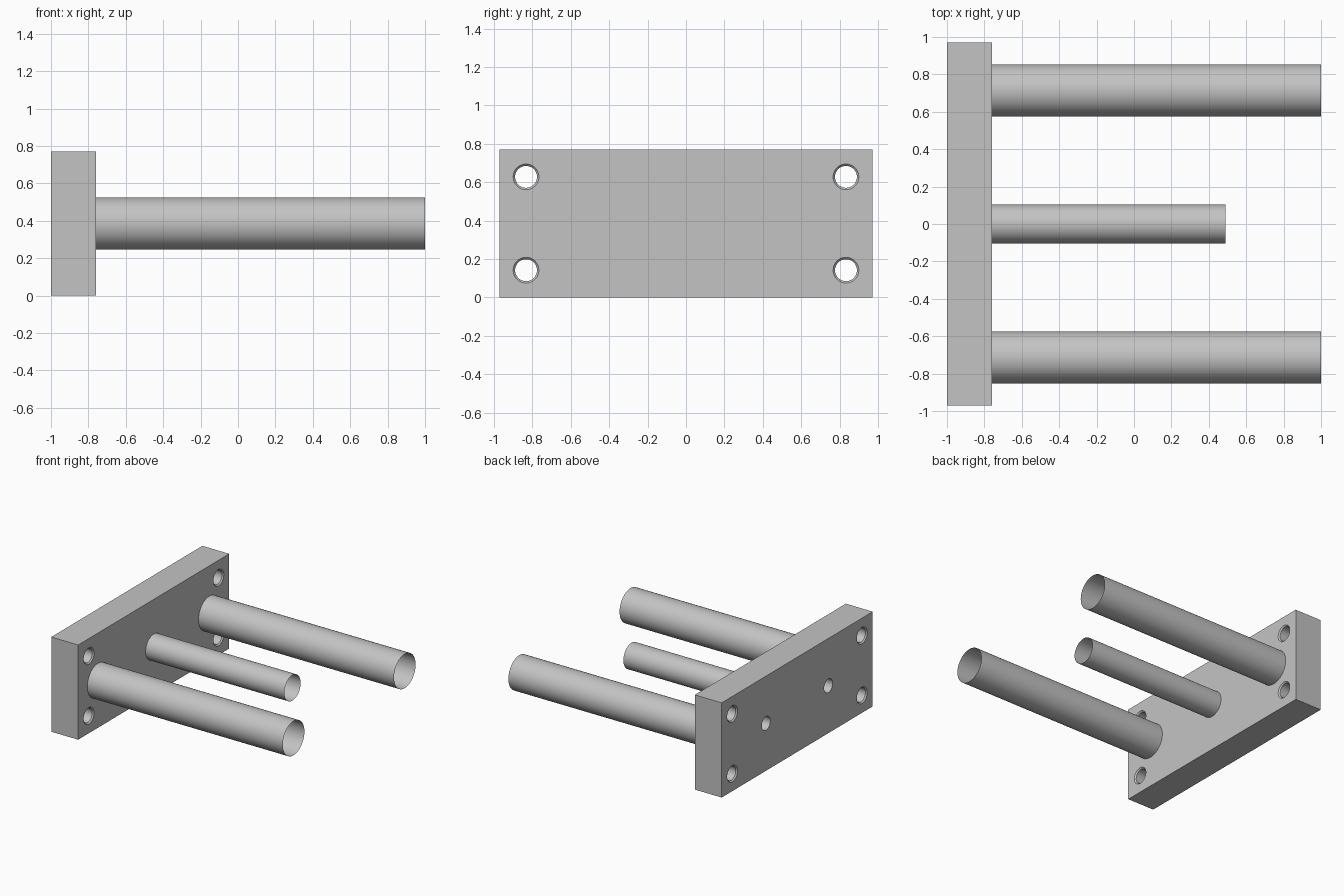
import bpy, bmesh, math
from mathutils import Matrix

cube = bpy.data.objects.get("Cube")
if cube:
    bpy.data.objects.remove(cube, do_unlink=True)

GREY = (0.55, 0.55, 0.55, 1)
steel = bpy.data.materials.new("steel grey")
steel.use_nodes = True
steel.diffuse_color = GREY
steel.node_tree.nodes["Principled BSDF"].inputs["Base Color"].default_value = GREY

BACK, FACE, HEIGHT, HALF_WIDTH = -1.0, -0.758, 0.77, 0.97
MID = HEIGHT / 2


def add_object(name, bm):
    bmesh.ops.recalc_face_normals(bm, faces=bm.faces)
    mesh = bpy.data.meshes.new(name)
    bm.to_mesh(mesh)
    bm.free()
    mesh.materials.append(steel)
    obj = bpy.data.objects.new(name, mesh)
    bpy.context.collection.objects.link(obj)
    return obj


def smooth(obj):
    bpy.ops.object.select_all(action='DESELECT')
    obj.select_set(True)
    bpy.context.view_layer.objects.active = obj
    bpy.ops.object.shade_smooth_by_angle(angle=math.radians(25))


def lathe(name, profile, y, z, capped, sides=48):
    """Revolve (x, radius) points around a line parallel to x."""
    bm = bmesh.new()
    rings = []
    for x, r in profile:
        angles = [math.tau * i / sides for i in range(sides)]
        rings.append([bm.verts.new((x, y + r * math.cos(a), z + r * math.sin(a)))
                      for a in angles])
    for a, b in zip(rings, rings[1:]):
        for i in range(sides):
            j = (i + 1) % sides
            bm.faces.new((a[i], a[j], b[j], b[i]))
    if capped:
        bm.faces.new(rings[0])
        bm.faces.new(rings[-1])
    return add_object(name, bm)


# Mounting plate
bm = bmesh.new()
bmesh.ops.create_cube(bm, size=1, matrix=Matrix.Translation(((BACK + FACE) / 2, 0, MID))
                      @ Matrix.Diagonal((FACE - BACK, 2 * HALF_WIDTH, HEIGHT, 1)))
plate = add_object("mounting_plate", bm)

# Hole cutters: chamfered through holes at the corners, blind holes in the back
cutters = []
through = [(BACK - 0.01, 0.077), (BACK + 0.01, 0.057),
           (FACE - 0.01, 0.057), (FACE + 0.01, 0.077)]
blind = [(BACK - 0.02, 0.055), (BACK + 0.18, 0.055)]
for side in (-1, 1):
    for level in (-1, 1):
        cutters.append(lathe("corner_hole_cutter", through, side * 0.833,
                             MID + level * 0.243, True))
    cutters.append(lathe("back_hole_cutter", blind, side * 0.4, MID, True))

bpy.context.view_layer.objects.active = plate
for cutter in cutters:
    cutter.hide_render = True
    mod = plate.modifiers.new("hole", 'BOOLEAN')
    mod.operation = 'DIFFERENCE'
    mod.solver = 'EXACT'
    mod.object = cutter
    bpy.ops.object.modifier_apply(modifier=mod.name)
    bpy.data.objects.remove(cutter, do_unlink=True)
smooth(plate)

# Open-ended rods: two long guides and a shorter one between them
for name, y, radius, end in (("right_guide_rod", -0.714, 0.139, 1.0),
                             ("left_guide_rod", 0.714, 0.139, 1.0),
                             ("centre_rod", 0, 0.104, 0.49)):
    smooth(lathe(name, [(FACE, radius), (end, radius)], y, MID, False, 64))
